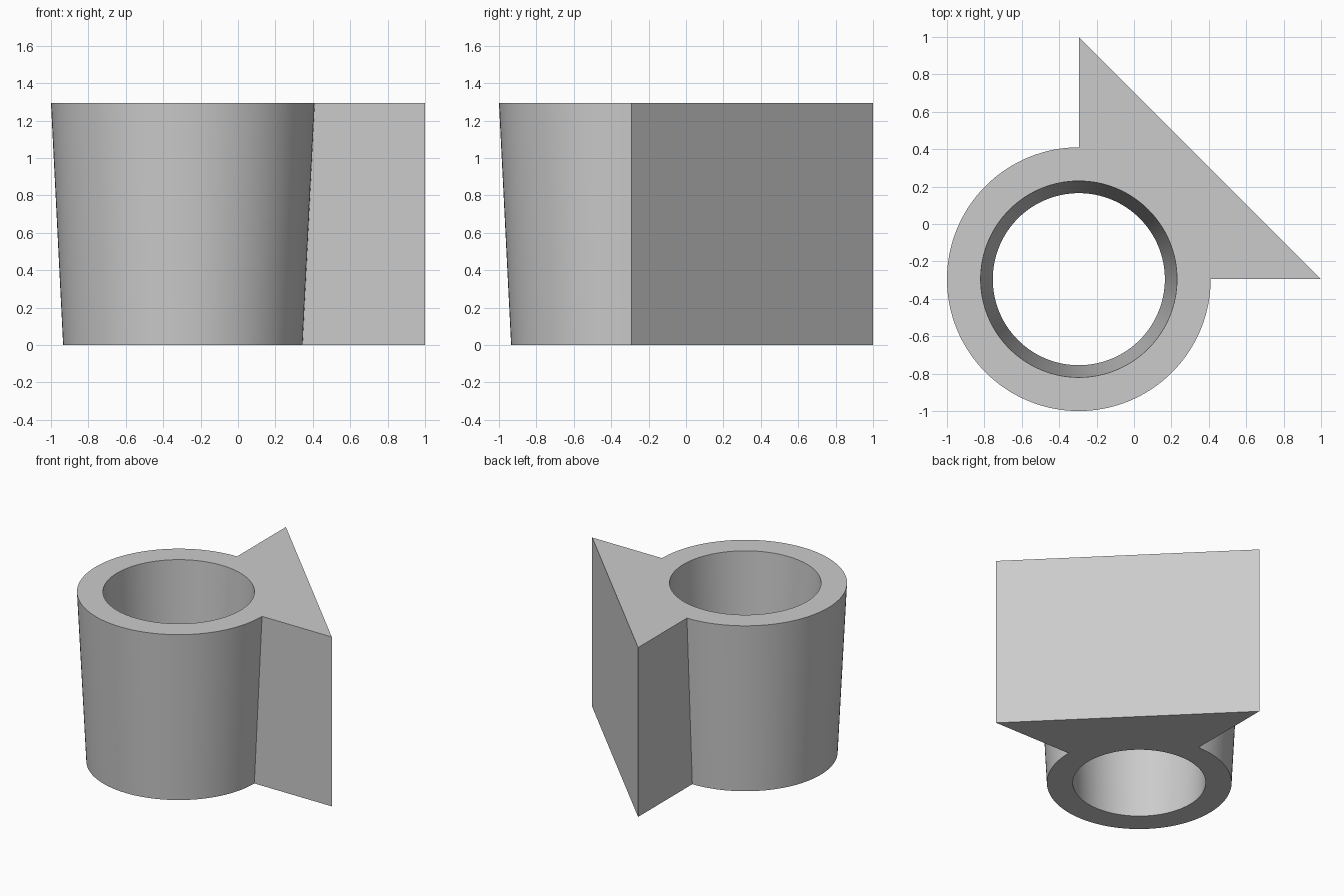
import bpy
import bmesh
from math import sin, cos, pi

if "Cube" in bpy.data.objects:
    bpy.data.objects.remove(bpy.data.objects["Cube"], do_unlink=True)

HEIGHT = 1.295
AXIS = -0.295            # x and y of the tube's axis
LEG = 1.295              # length of the wedge's two short sides
SEGMENTS = 128           # multiple of four
QUARTER = SEGMENTS // 4

grey = bpy.data.materials.new("plain_grey")
grey.use_nodes = True
colour = (0.6, 0.6, 0.6, 1.0)
grey.diffuse_color = colour
grey.node_tree.nodes["Principled BSDF"].inputs["Base Color"].default_value = colour

bm = bmesh.new()


def point(radius, step, z):
    a = 2 * pi * step / SEGMENTS
    return bm.verts.new((AXIS + radius * cos(a), AXIS + radius * sin(a), z))


def level(z, outer, inner):
    """Bore ring, wedge edge and tube arc at one height."""
    bore = [point(inner, i, z) for i in range(SEGMENTS)]
    wedge = []
    for i in range(QUARTER + 1):
        a = 2 * pi * i / SEGMENTS
        wedge.append(point(LEG / (cos(a) + sin(a)), i, z))
    arc = [point(outer, i, z) for i in range(QUARTER, SEGMENTS + 1)]
    return bore, wedge, arc


def cap(bore, wedge, arc):
    """Flat end between the bore and the outline."""
    for i in range(QUARTER):
        bm.faces.new((bore[i], bore[i + 1], wedge[i + 1], wedge[i]))
    for i in range(QUARTER, SEGMENTS):
        j = i - QUARTER
        bm.faces.new((bore[i], bore[(i + 1) % SEGMENTS], arc[j + 1], arc[j]))
    bm.faces.new((bore[QUARTER], arc[0], wedge[-1]))
    bm.faces.new((bore[0], wedge[0], arc[-1]))


def walls(low, high):
    """Closed side wall between two matching loops."""
    for i in range(len(low)):
        j = (i + 1) % len(low)
        bm.faces.new((low[i], low[j], high[j], high[i]))


# Tapered tube with a straight triangular wedge
bottom = level(0, 0.64, 0.46)
top = level(HEIGHT, 0.705, 0.525)
cap(*bottom)
cap(*top)
walls(bottom[0], top[0])
walls(bottom[1] + bottom[2], top[1] + top[2])
bmesh.ops.recalc_face_normals(bm, faces=bm.faces)

mesh = bpy.data.meshes.new("tapered_tube_with_wedge")
bm.to_mesh(mesh)
bm.free()
mesh.materials.append(grey)
tube = bpy.data.objects.new("tapered_tube_with_wedge", mesh)
bpy.context.collection.objects.link(tube)

bpy.ops.object.select_all(action="DESELECT")
tube.select_set(True)
bpy.context.view_layer.objects.active = tube
bpy.ops.object.shade_smooth_by_angle(angle=pi / 6)
